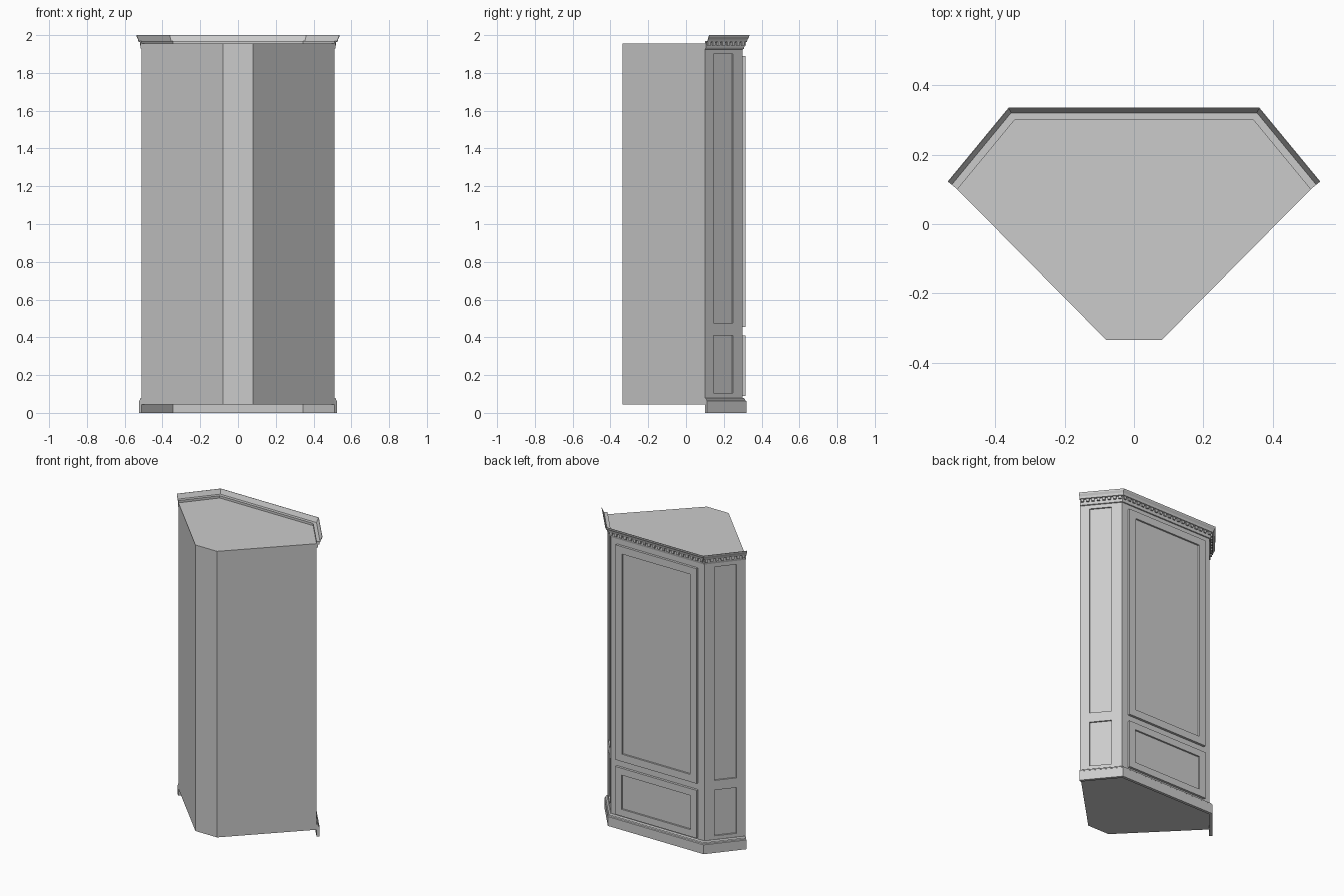
import bpy, bmesh, math
from mathutils import Vector, Matrix

cube = bpy.data.objects.get("Cube")
if cube:
    bpy.data.objects.remove(cube)

grey = bpy.data.materials.new("cabinet grey")
grey.use_nodes = True
COLOUR = (0.6, 0.6, 0.6, 1)
grey.diffuse_color = COLOUR
grey.node_tree.nodes["Principled BSDF"].inputs["Base Color"].default_value = COLOUR

# Plan of the cabinet: rear point, wide side corner, door corner
BACK = Vector((0.08, -0.335))
SIDE = Vector((0.51, 0.10))
FRONT = Vector((0.345, 0.30))
EDGE = (FRONT - SIDE).normalized()
NORMAL = Vector((EDGE.y, -EDGE.x))
MITRE = math.tan(math.atan2(NORMAL.x, NORMAL.y) / 2)


def finish(bm, name):
    bmesh.ops.recalc_face_normals(bm, faces=bm.faces[:])
    mesh = bpy.data.meshes.new(name)
    bm.to_mesh(mesh)
    bm.free()
    mesh.materials.append(grey)
    obj = bpy.data.objects.new(name, mesh)
    bpy.context.collection.objects.link(obj)
    return obj


def recess(bm, face, margin, depth):
    bm.normal_update()
    if margin:
        bmesh.ops.inset_region(bm, faces=[face], thickness=margin)
    bmesh.ops.inset_region(bm, faces=[face], thickness=0.001, depth=-depth)


def add_box(bm, size, place):
    return bmesh.ops.create_cube(bm, size=1, matrix=place @ Matrix.Diagonal((*size, 1)))


def rim(d):
    """Plan path around the three show faces, pushed out by d."""
    end = SIDE + NORMAL * d
    corner = FRONT + Vector((MITRE * d, d))
    return [end, corner, Vector((-corner.x, corner.y)), Vector((-end.x, end.y))]


def moulding(name, profile):
    bm = bmesh.new()
    rows = [[bm.verts.new((p.x, p.y, z)) for p in rim(d)] for d, z in profile]
    for a, b in zip(rows, rows[1:] + rows[:1]):
        for i in range(3):
            bm.faces.new((a[i], a[i + 1], b[i + 1], b[i]))
    for i in (0, 3):
        bm.faces.new([row[i] for row in rows])
    return finish(bm, name)


# Carcass with two recessed panels on each angled side
bm = bmesh.new()
half = [BACK, SIDE, FRONT]
plan = half + [Vector((-p.x, p.y)) for p in reversed(half)]
base = bm.faces.new([bm.verts.new((p.x, p.y, 0.045)) for p in plan])
top = bmesh.ops.extrude_face_region(bm, geom=[base])["geom"]
bmesh.ops.translate(bm, vec=(0, 0, 1.91), verts=[v for v in top if isinstance(v, bmesh.types.BMVert)])
bmesh.ops.recalc_face_normals(bm, faces=bm.faces[:])
bm.normal_update()


def side_faces(s):
    n = Vector((s * NORMAL.x, NORMAL.y, 0))
    return [f for f in bm.faces if f.normal.dot(n) > 0.99]


def cut_side(s, point, normal):
    faces = side_faces(s)
    geom = set(faces)
    for f in faces:
        geom.update(f.edges)
        geom.update(f.verts)
    bmesh.ops.bisect_plane(bm, geom=list(geom), plane_co=point, plane_no=normal)
    bm.normal_update()


for s in (1, -1):
    for z in (0.105, 0.41, 0.475, 1.90):
        cut_side(s, (0, 0, z), (0, 0, 1))
    for y in (0.145, 0.25):
        cut_side(s, (0, y, 0), (0, 1, 0))
    for f in side_faces(s):
        c = f.calc_center_median()
        if 0.145 < c.y < 0.25 and (0.105 < c.z < 0.41 or 0.475 < c.z < 1.90):
            recess(bm, f, 0, 0.008)
finish(bm, "carcass")

# Doors with sunk panels
for name, low, high, margin in (("lower_door", 0.09, 0.41, 0.065), ("upper_door", 0.455, 1.89, 0.07)):
    bm = bmesh.new()
    add_box(bm, (0.6, 0.02, high - low), Matrix.Translation((0, 0.306, (low + high) / 2)))
    bm.normal_update()
    recess(bm, max(bm.faces, key=lambda f: f.normal.y), margin, 0.01)
    finish(bm, name)

# Plinth and crown mouldings
moulding("plinth", [(0, 0), (0.019, 0), (0.019, 0.062), (0.014, 0.066), (0.012, 0.074), (0.004, 0.08), (0, 0.08)])
moulding("crown", [(0, 1.925), (0.006, 1.927), (0.009, 1.94), (0.009, 1.962), (0.022, 1.964),
                   (0.026, 1.978), (0.034, 1.99), (0.036, 2.0), (0.034, 2.0), (0.021, 1.97), (0, 1.97)])

# Dentil blocks under the crown lip
bm = bmesh.new()
path = rim(0.013)
for a, b in zip(path, path[1:]):
    run = b - a
    count = round(run.length / 0.035)
    turn = Matrix.Rotation(math.atan2(run.y, run.x), 4, "Z")
    for i in range(count):
        p = a + run * ((i + 0.5) / count)
        add_box(bm, (0.018, 0.01, 0.018), Matrix.Translation((p.x, p.y, 1.954)) @ turn)
finish(bm, "dentils")
